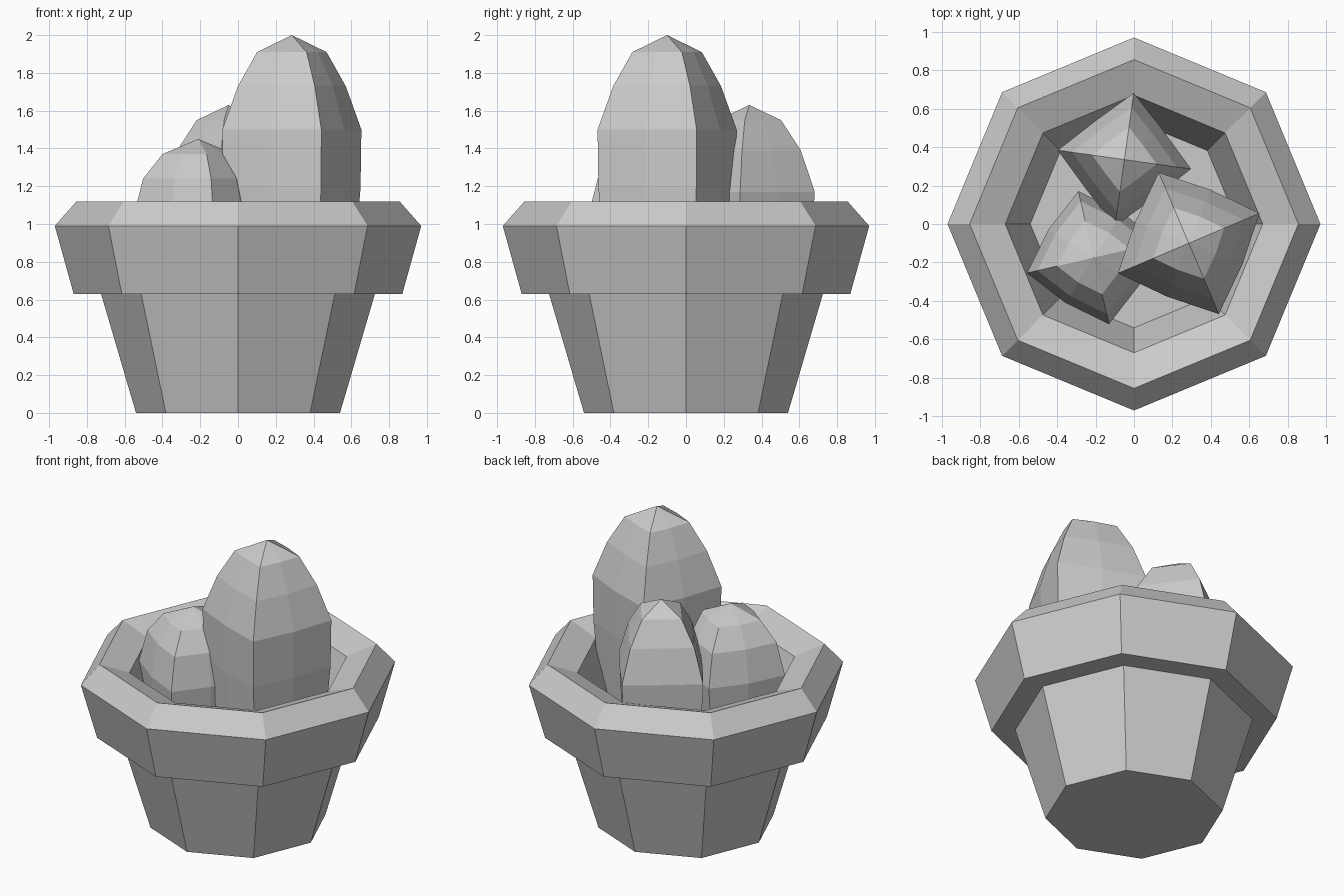
import bpy, bmesh, math

if "Cube" in bpy.data.objects:
    bpy.data.objects.remove(bpy.data.objects["Cube"])

# One plain grey covers the whole model
grey = bpy.data.materials.new("plain grey")
grey.use_nodes = True
colour = (0.6, 0.6, 0.6, 1)
grey.diffuse_color = colour
grey.node_tree.nodes["Principled BSDF"].inputs["Base Color"].default_value = colour


def octagon_loft(name, profile, centre=(0, 0), turn=0, mid=1.0):
    """Loft (radius, height) rings; every second corner is pulled in by mid.
    A radius of zero closes the form in a point."""
    bm = bmesh.new()
    rings = []
    for radius, z in profile:
        if radius == 0:
            rings.append([bm.verts.new((*centre, z))] * 8)
            continue
        ring = []
        for i in range(8):
            r = radius * (mid if i % 2 else 1)
            a = math.radians(turn + i * 45)
            ring.append(bm.verts.new((centre[0] + r * math.cos(a),
                                      centre[1] + r * math.sin(a), z)))
        rings.append(ring)
    for low, high in zip(rings, rings[1:]):
        for i in range(8):
            j = (i + 1) % 8
            corners = [low[i], low[j], high[j], high[i]]
            bm.faces.new(list(dict.fromkeys(corners)))
    # Flat caps where the ends are open
    for ring in (rings[0], rings[-1]):
        if ring[0] is not ring[1]:
            bm.faces.new(ring)
    bmesh.ops.recalc_face_normals(bm, faces=bm.faces)
    mesh = bpy.data.meshes.new(name)
    bm.to_mesh(mesh)
    bm.free()
    mesh.materials.append(grey)
    obj = bpy.data.objects.new(name, mesh)
    bpy.context.collection.objects.link(obj)
    return obj


# Pot with an overhanging rim, inner wall and soil surface
octagon_loft("pot", [(0.54, 0), (0.725, 0.63), (0.87, 0.63), (0.97, 0.99),
                     (0.855, 1.12), (0.67, 1.05), (0.54, 0.69)])

# Three ridged cactus stems standing in the soil
octagon_loft("tall_cactus",
             [(0.35, 0.68), (0.395, 1.19), (0.4, 1.5), (0.31, 1.73),
              (0.2, 1.91), (0, 2)], (0.285, -0.1), 23, 0.75)
octagon_loft("back_cactus",
             [(0.32, 0.68), (0.35, 1.17), (0.275, 1.39), (0.17, 1.55),
              (0, 1.63)], (-0.05, 0.335), -8, 0.72)
octagon_loft("small_cactus",
             [(0.32, 0.68), (0.355, 1.03), (0.3, 1.24), (0.195, 1.37),
              (0, 1.45)], (-0.21, -0.175), 13, 0.78)
